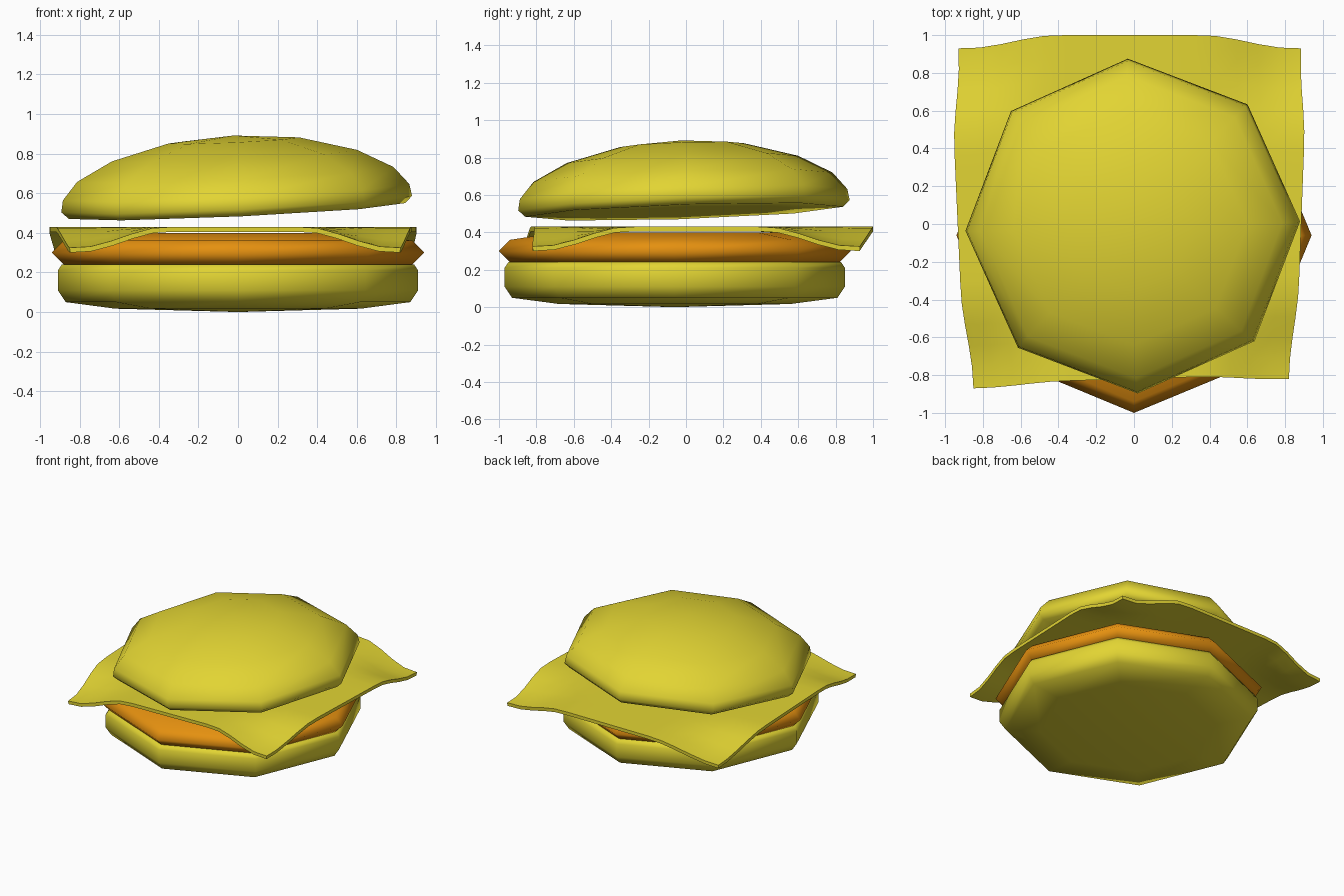
import bpy, bmesh, math
from mathutils import Euler

if "Cube" in bpy.data.objects:
    bpy.data.objects.remove(bpy.data.objects["Cube"])


def material(name, rgb):
    m = bpy.data.materials.new(name)
    m.diffuse_color = (*rgb, 1.0)
    m.use_nodes = True
    m.node_tree.nodes["Principled BSDF"].inputs["Base Color"].default_value = m.diffuse_color
    return m


YELLOW = material("golden_yellow", (0.76, 0.66, 0.033))
ORANGE = material("burnt_orange", (0.78, 0.28, 0.005))


def finish(name, bm, mat, angle):
    bmesh.ops.recalc_face_normals(bm, faces=bm.faces)
    mesh = bpy.data.meshes.new(name)
    bm.to_mesh(mesh)
    bm.free()
    mesh.materials.append(mat)
    obj = bpy.data.objects.new(name, mesh)
    bpy.context.collection.objects.link(obj)
    bpy.ops.object.select_all(action='DESELECT')
    obj.select_set(True)
    bpy.context.view_layer.objects.active = obj
    bpy.ops.object.shade_smooth_by_angle(angle=math.radians(angle))
    return obj


def octagonal_disc(name, profile, mat):
    """Eight-sided lathe; profile runs from the bottom centre to the top centre."""
    bm = bmesh.new()
    bottom = bm.verts.new((0, 0, profile[0][1]))
    top = bm.verts.new((0, 0, profile[-1][1]))
    rings = [[bm.verts.new((r * math.cos(k * math.pi / 4),
                            r * math.sin(k * math.pi / 4), z)) for k in range(8)]
             for r, z in profile[1:-1]]
    for k in range(8):
        n = (k + 1) % 8
        bm.faces.new((bottom, rings[0][n], rings[0][k]))
        bm.faces.new((top, rings[-1][k], rings[-1][n]))
        for a, b in zip(rings, rings[1:]):
            bm.faces.new((a[k], a[n], b[n], b[k]))
    return finish(name, bm, mat, 100)


# Bottom bun
bun = octagonal_disc("bottom_bun", [
    (0, 0.0), (0.62, 0.017), (0.87, 0.05), (0.91, 0.11), (0.91, 0.21),
    (0.89, 0.24), (0.6, 0.25), (0, 0.25)], YELLOW)
bun.location = (0, -0.06, 0)

# Patty with a pointed rim
patty = octagonal_disc("patty", [
    (0, 0.235), (0.6, 0.235), (0.88, 0.24), (0.94, 0.30), (0.88, 0.36),
    (0.62, 0.40), (0, 0.40)], ORANGE)
patty.location = (0, -0.06, 0)

# Domed top bun, tipped up towards the back right
lid = octagonal_disc("top_bun", [
    (0, 0.0), (0.6, 0.0), (0.85, 0.0), (0.887, 0.035), (0.876, 0.095),
    (0.80, 0.185), (0.62, 0.28), (0.33, 0.357), (0, 0.382)], YELLOW)
lid.location = (-0.005, -0.01, 0.51)
lid.rotation_euler = Euler((math.radians(1.8), math.radians(-2.7), math.radians(1.6)))


# Cheese slice with drooping corners
def ease(t):
    t = min(max((abs(t) - 0.42) / 0.53, 0), 1)
    return t * t * (3 - 2 * t)


def cheese_point(u, v):
    s, t = (u + 1) / 2, (v + 1) / 2
    x = (1 - t) * (-0.85 + 1.67 * s) + t * (-0.93 + 1.815 * s)
    y = (1 - t) * (-0.87 + 0.05 * s) + t * 0.93
    x += (1 - ease(v)) * (0.035 * s * s - 0.045 * (1 - s) ** 2)
    y += (1 - ease(u)) * (0.07 * t * t + 0.025 * (1 - t) ** 2)
    return x, y, 0.43 - 0.105 * ease(u) * ease(v)


bm = bmesh.new()
bmesh.ops.create_grid(bm, x_segments=16, y_segments=16, size=1)
for vert in bm.verts:
    vert.co = cheese_point(vert.co.x, vert.co.y)
cheese = finish("cheese_slice", bm, YELLOW, 40)
solid = cheese.modifiers.new("thickness", 'SOLIDIFY')
solid.thickness = 0.025
solid.offset = -1
bpy.ops.object.modifier_apply(modifier=solid.name)
bpy.ops.object.shade_smooth_by_angle(angle=math.radians(40))
